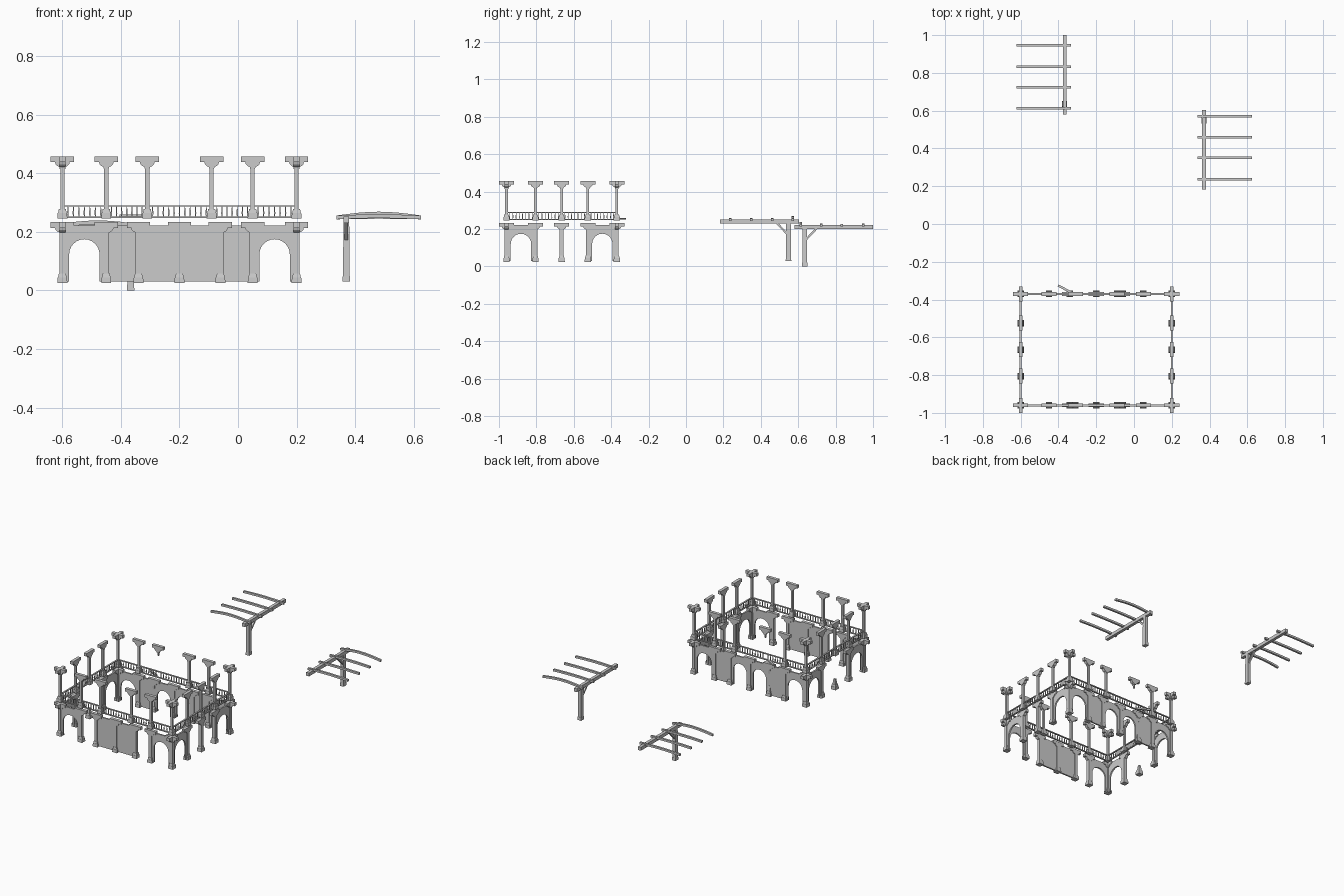
import bpy, bmesh, math
from mathutils import Matrix, Vector

if "Cube" in bpy.data.objects:
    bpy.data.objects.remove(bpy.data.objects["Cube"])

X0, X1, Y0, Y1 = -0.60, 0.20, -0.96, -0.37
YM = (Y0 + Y1) / 2


def finish(name, bm, loc=(0, 0, 0), ang=0):
    bmesh.ops.recalc_face_normals(bm, faces=bm.faces)
    me = bpy.data.meshes.new(name)
    bm.to_mesh(me)
    bm.free()
    ob = bpy.data.objects.new(name, me)
    ob.location = loc
    ob.rotation_euler[2] = ang
    bpy.context.collection.objects.link(ob)
    return ob


def frustum(bm, x, y, z0, z1, w0, w1, d0=None, d1=None):
    # square block, tapered from bottom width to top width
    d0, d1 = d0 or w0, d1 or w1
    rings = []
    for z, w, d in ((z0, w0, d0), (z1, w1, d1)):
        rings.append([bm.verts.new((x + sx * w / 2, y + sy * d / 2, z))
                      for sx, sy in ((-1, -1), (1, -1), (1, 1), (-1, 1))])
    a, b = rings
    bm.faces.new(a[::-1])
    bm.faces.new(b)
    for i in range(4):
        j = (i + 1) % 4
        bm.faces.new((a[i], a[j], b[j], b[i]))


def slab(bm, pts, depth, swap=False):
    # extrude an outline drawn in x-z along y (swap: drawn in y-z, along x)
    vs = [bm.verts.new((depth / 2, p, z) if swap else (p, -depth / 2, z)) for p, z in pts]
    f = bm.faces.new(vs)
    r = bmesh.ops.extrude_face_region(bm, geom=[f])
    vec = (-depth, 0, 0) if swap else (0, depth, 0)
    bmesh.ops.translate(bm, vec=vec, verts=[g for g in r['geom'] if isinstance(g, bmesh.types.BMVert)])


def bracket(bm, top, swap):
    # curved bracket under a flat cap board
    half = [(0.040, top), (0.040, top - 0.019), (0.025, top - 0.019), (0.023, top - 0.026),
            (0.017, top - 0.032), (0.010, top - 0.035), (0.008, top - 0.042)]
    slab(bm, half + [(-x, z) for x, z in half[::-1]], 0.020, swap)


def column(name, x, y, z0, top, shaft, dirs, part="whole"):
    bm = bmesh.new()
    if part in ("whole", "base", "split"):
        frustum(bm, 0, 0, z0, z0 + 0.020, 0.034, 0.032)
        frustum(bm, 0, 0, z0 + 0.020, z0 + 0.033, 0.029, 0.024)
    if part == "whole":
        frustum(bm, 0, 0, z0 + 0.033, top - 0.02, shaft, shaft)
    if part in ("base", "split"):
        frustum(bm, 0, 0, z0 + 0.033, z0 + 0.065, shaft, shaft * 0.6)
    if part in ("cap", "split"):
        frustum(bm, 0, 0, top - 0.065, top - 0.02, shaft * 0.6, shaft)
    if part != "base":
        for d in dirs:
            bracket(bm, top, d == "y")
    return finish(name, bm, (x, y, 0))


# columns on both storeys
lower_x = [-0.45, -0.34, -0.20, -0.06, 0.05]
upper_x = [-0.45, -0.31, -0.09, 0.05]
side_y = [YM - 0.14, YM, YM + 0.14]
for level, z0, top, w, xs in (("lower", 0.025, 0.233, 0.020, lower_x),
                              ("upper", 0.245, 0.457, 0.014, upper_x)):
    for x in (X0, X1):
        for y in (Y0, Y1):
            column(level + "_corner_column", x, y, z0, top, w, "xy")
        for y in side_y:
            broken = level == "lower" and x == X0 and y == YM
            column(level + "_side_column", x, y, z0, top, w, "y", "base" if broken else "whole")
    for x in xs:
        column(level + "_front_column", x, Y0, z0, top, w, "x")
        part = "whole"
        if level == "lower" and x == -0.34:
            part = "split"
        if level == "upper" and x == -0.31:
            part = "cap"
        column(level + "_back_column", x, Y1, z0, top, w, "x", part)


def wall(name, a, b, fixed, along_y=False, arch=True):
    # wall panel between two columns, with an optional round arch
    h = abs(b - a) / 2
    lo, hi, o = 0.03, 0.222, h - 0.023
    pts = [(-h, lo), (-h, hi), (h, hi), (h, lo)]
    if arch:
        n = 12
        spring = 0.175 - o
        pts.append((o, lo))
        pts += [(o * math.cos(math.pi * i / n), spring + o * math.sin(math.pi * i / n)) for i in range(n + 1)]
        pts.append((-o, lo))
    bm = bmesh.new()
    slab(bm, pts, 0.010, along_y)
    m = (a + b) / 2
    finish(name, bm, (fixed, m, 0) if along_y else (m, fixed, 0))


# arches beside every corner
for y in (Y0, Y1):
    wall("arch_wall", X0, -0.45, y)
    wall("arch_wall", 0.05, X1, y)
for x in (X0, X1):
    wall("side_arch_wall", Y0, side_y[0], x, True)
    wall("side_arch_wall", side_y[2], Y1, x, True)
# solid and arched panels of the middle bays
for a, b in ((-0.34, -0.20), (-0.20, -0.06)):
    wall("solid_wall", a, b, Y0, arch=False)
    wall("arch_wall", a, b, Y1)
for a, b in ((-0.45, -0.34), (-0.06, 0.05)):
    wall("solid_wall", a, b, Y1, arch=False)


def railing(name, a, b):
    # two rails with turned balusters between
    a, b = Vector(a), Vector(b)
    d = b - a
    L = d.length
    bm = bmesh.new()
    frustum(bm, L / 2, 0, 0.248, 0.253, L, L, 0.010, 0.010)
    frustum(bm, L / 2, 0, 0.286, 0.291, L, L, 0.010, 0.010)
    n = round(L / 0.018)
    for i in range(1, n):
        x = L * i / n
        frustum(bm, x, 0, 0.253, 0.264, 0.003, 0.005)
        frustum(bm, x, 0, 0.264, 0.286, 0.005, 0.0025)
    finish(name, bm, (a.x, a.y, 0), math.atan2(d.y, d.x))


xs = [X0] + upper_x + [X1]
for y, n in ((Y0, "front_railing"), (Y1, "back_railing")):
    for a, b in zip(xs, xs[1:]):
        railing(n, (a, y), (b, y))
ys = [Y0] + side_y + [Y1]
for x, n in ((X0, "left_railing"), (X1, "right_railing")):
    for a, b in zip(ys, ys[1:]):
        railing(n, (x, a), (x, b))

# broken rail swung outwards at the back
bm = bmesh.new()
frustum(bm, 0, 0, 0.250, 0.260, 0.085, 0.085, 0.012, 0.012)
finish("broken_rail", bm, (-0.365, -0.345, 0), math.atan2(-0.04, 0.075))


def pergola(x, y, z, ang):
    # origin at the foot of the post; the beam runs along +y
    bm = bmesh.new()
    frustum(bm, 0, 0, 0, 0.205, 0.022, 0.020, 0.026, 0.024)
    frustum(bm, 0, 0, 0, 0.020, 0.026, 0.024, 0.030, 0.028)
    finish("pergola_post", bm, (x, y, z), ang)
    bm = bmesh.new()
    frustum(bm, 0, 0.155, 0.200, 0.222, 0.020, 0.020, 0.42, 0.42)
    finish("pergola_beam", bm, (x, y, z), ang)
    bm = bmesh.new()
    slab(bm, [(0.005, 0.134), (0.005, 0.150), (0.060, 0.207), (0.074, 0.207)], 0.013, True)
    finish("pergola_brace", bm, (x, y, z), ang)
    # slightly bent rafters
    for ry, bow in ((-0.022, 0.013), (0.088, 0.003), (0.198, 0.002), (0.312, 0.004)):
        n = 8
        arc = [(0.033 - 0.288 * i / n, bow * math.sin(math.pi * i / n)) for i in range(n + 1)]
        pts = [(px, 0.213 + d) for px, d in arc] + [(px, 0.226 + d) for px, d in arc[::-1]]
        bm = bmesh.new()
        slab(bm, pts, 0.013)
        bmesh.ops.translate(bm, vec=(0, ry, 0), verts=bm.verts)
        finish("pergola_rafter", bm, (x, y, z), ang)


pergola(-0.367, 0.635, 0, 0)
pergola(0.370, 0.548, 0.03, math.pi)
